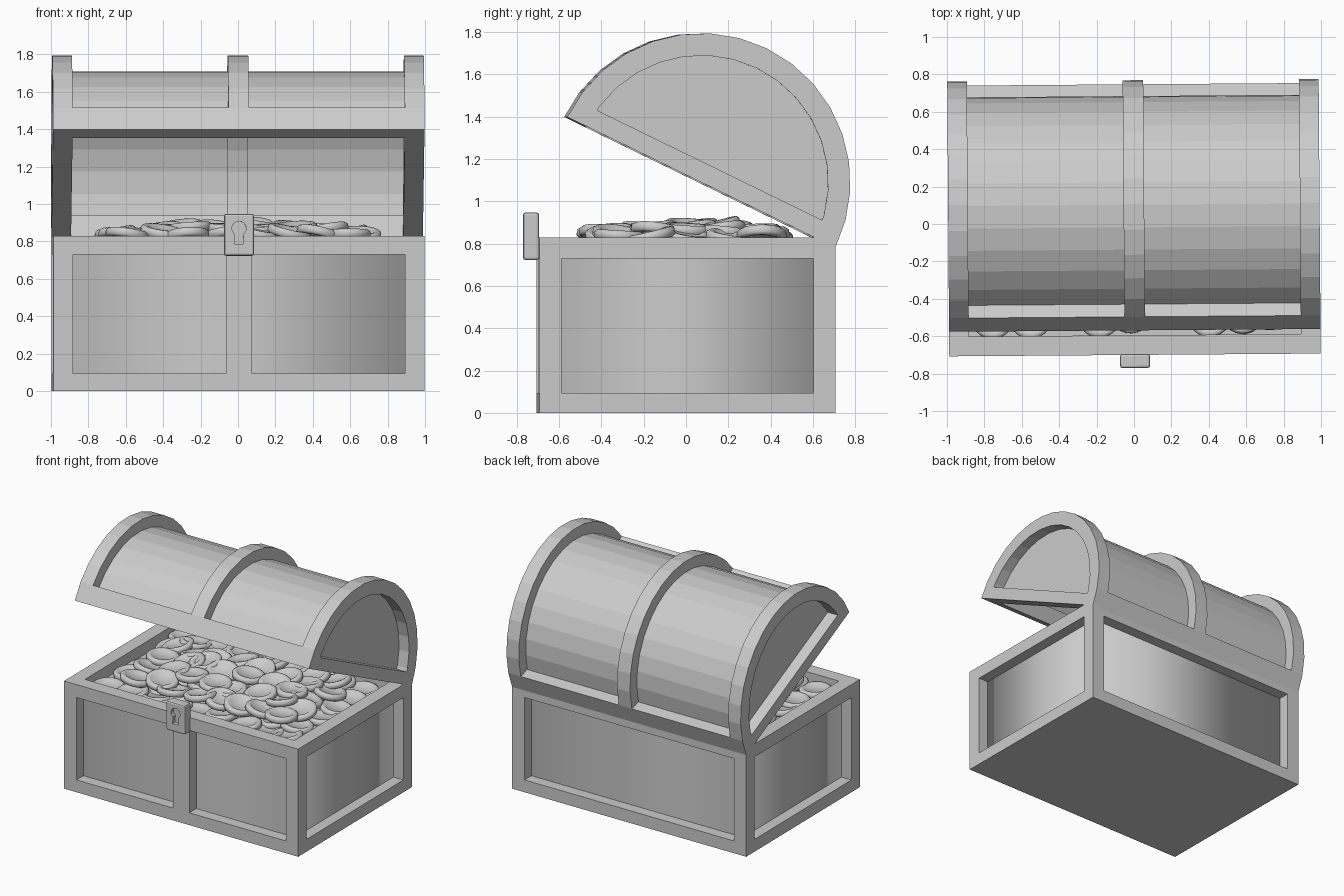
import bpy, bmesh, random
from math import sin, cos, pi, radians
from mathutils import Matrix, Vector

if "Cube" in bpy.data.objects:
    bpy.data.objects.remove(bpy.data.objects["Cube"], do_unlink=True)

grey = bpy.data.materials.new("plain grey")
grey.use_nodes = True
grey.diffuse_color = (0.6, 0.6, 0.6, 1)
grey.node_tree.nodes["Principled BSDF"].inputs["Base Color"].default_value = (0.6, 0.6, 0.6, 1)

TURN = Matrix.Rotation(radians(0.43), 4, 'Z')   # whole chest sits slightly turned
HALF_X, HALF_Y, BAR = 0.993, 0.70, 0.105
RADIUS, INNER, SHELL, STEPS = 0.705, 0.60, 0.62, 16
LID = Matrix.Translation((0, 0.065, 1.09)) @ Matrix.Rotation(radians(-26), 4, 'X')


def to_mesh(name, bm, smooth=False):
    mesh = bpy.data.meshes.new(name)
    for f in bm.faces:
        f.smooth = smooth
    bm.to_mesh(mesh)
    bm.free()
    mesh.materials.append(grey)
    return mesh


def place(name, mesh, matrix=Matrix()):
    obj = bpy.data.objects.new(name, mesh)
    bpy.context.collection.objects.link(obj)
    obj.matrix_world = TURN @ matrix
    return obj


def cell_frame(cuts, solid, warp=Vector):
    """Closed skin around the solid cells of an uneven 3D grid."""
    bm, verts = bmesh.new(), {}
    size = [len(c) - 1 for c in cuts]

    def is_solid(c):
        return all(0 <= c[a] < size[a] for a in range(3)) and solid(*c)

    def vert(c):
        c = tuple(c)
        if c not in verts:
            verts[c] = bm.verts.new(warp([cuts[a][c[a]] for a in range(3)]))
        return verts[c]

    for i in range(size[0]):
        for j in range(size[1]):
            for k in range(size[2]):
                if not is_solid((i, j, k)):
                    continue
                for axis in range(3):
                    for side in (0, 1):
                        near = [i, j, k]
                        near[axis] += 2 * side - 1
                        if is_solid(near):
                            continue
                        ring = []
                        for u, v in ((0, 0), (1, 0), (1, 1), (0, 1)):
                            c = [i, j, k]
                            c[axis] += side
                            c[(axis + 1) % 3] += u
                            c[(axis + 2) % 3] += v
                            ring.append(vert(c))
                        bm.faces.new(ring)
    bmesh.ops.recalc_face_normals(bm, faces=bm.faces)
    bmesh.ops.dissolve_limit(bm, angle_limit=0.01, verts=bm.verts, edges=bm.edges)
    return bm


def block(size):
    bm = bmesh.new()
    bmesh.ops.create_cube(bm, size=1, matrix=Matrix.Diagonal((*size, 1)))
    return bm


# Box frame: floor slab, corner posts, one front post and a top rim
inner_x, inner_y = HALF_X - BAR, HALF_Y - BAR
x_cuts = [-HALF_X, -inner_x, -0.07, 0.07, inner_x, HALF_X]


def box_solid(i, j, k):
    end, edge = i in (0, 4), j in (0, 2)
    if k == 0:
        return True
    if k == 1:
        return (end and edge) or (i == 2 and j == 0)
    return end or edge


place("box_frame", to_mesh("box_frame", cell_frame(
    [x_cuts, [-HALF_Y, -inner_y, inner_y, HALF_Y], [0, 0.095, 0.73, 0.83]], box_solid)))

# Recessed box panels: four walls shaded as one round tube
bm = bmesh.new()
px, py = HALF_X - 0.085, HALF_Y - 0.085
corners = [(-px, -py), (px, -py), (px, py), (-px, py)]
low = [bm.verts.new((x, y, 0.05)) for x, y in corners]
high = [bm.verts.new((x, y, 0.78)) for x, y in corners]
for n in range(4):
    m = (n + 1) % 4
    bm.faces.new((low[n], low[m], high[m], high[n]))
place("box_panels", to_mesh("box_panels", bm, smooth=True))

# Bed under the coins
place("coin_bed", to_mesh("coin_bed", block((2 * px - 0.01, 2 * py - 0.01, 0.04))),
      Matrix.Translation((0, 0, 0.72)))

# Lid frame: three arched ribs joined by long rails, built in polar cells
rib_cuts = [-HALF_X, -inner_x, -0.055, 0.055, inner_x, HALF_X]
angles = [pi * n / STEPS for n in range(STEPS + 1)]


def polar(p):
    return Vector((p[0], p[2] * cos(p[1]), p[2] * sin(p[1])))


def lid_solid(i, j, k):
    return i in (0, 2, 4) or j in (0, STEPS - 1)


place("lid_frame", to_mesh("lid_frame", cell_frame(
    [rib_cuts, angles, [INNER, RADIUS]], lid_solid, polar)), LID)

# Lid end rails
for side, label in ((1, "left"), (-1, "right")):
    name = label + "_lid_rail"
    place(name, to_mesh(name, block((BAR, 2 * INNER, 0.09))),
          LID @ Matrix.Translation((side * (HALF_X - BAR / 2), 0, 0.045)))

# Lid barrel: thin half tube with closed ends
bm = bmesh.new()
left, right = [[bm.verts.new(polar((x, a, SHELL))) for a in angles] for x in (px, -px)]
for n in range(STEPS):
    bm.faces.new((left[n], left[n + 1], right[n + 1], right[n]))
bm.faces.new(left)
bm.faces.new(right[::-1])
place("lid_barrel", to_mesh("lid_barrel", bm), LID)

# Lock plate with a sunken keyhole
bm = block((0.16, 0.075, 0.225))
bmesh.ops.bevel(bm, geom=bm.edges[:], offset=0.012, segments=2, profile=0.5, affect='EDGES')
lock = place("lock", to_mesh("lock", bm), Matrix.Translation((0, -0.7325, 0.835)))

bm = bmesh.new()
outline = [(0.038 * cos(a), 0.87 + 0.038 * sin(a))
           for a in [radians(-55 + 290 * n / 14) for n in range(15)]]
outline += [(-0.024, 0.785), (0.024, 0.785)]
hole = bm.faces.new([bm.verts.new((x, -0.80, z)) for x, z in outline])
pushed = bmesh.ops.extrude_face_region(bm, geom=[hole])["geom"]
bmesh.ops.translate(bm, vec=(0, 0.06, 0), verts=[v for v in pushed if isinstance(v, bmesh.types.BMVert)])
bmesh.ops.recalc_face_normals(bm, faces=bm.faces)
keyhole = place("keyhole_cutter", to_mesh("keyhole_cutter", bm))
keyhole.hide_render = True
keyhole.hide_viewport = True
cut = lock.modifiers.new("keyhole", 'BOOLEAN')
cut.operation, cut.object, cut.solver = 'DIFFERENCE', keyhole, 'EXACT'

# Coin: turned disc with a raised rim on both faces
bm = bmesh.new()
half = [(0, 0.010), (0.07, 0.010), (0.084, 0.022), (0.104, 0.024), (0.117, 0.014)]
profile = half + [(r, -z) for r, z in reversed(half)]
pts = [bm.verts.new((r, 0, z)) for r, z in profile]
edges = [bm.edges.new(pair) for pair in zip(pts, pts[1:])]
bmesh.ops.spin(bm, geom=pts + edges, cent=(0, 0, 0), axis=(0, 0, 1), angle=2 * pi, steps=24)
bmesh.ops.remove_doubles(bm, verts=bm.verts, dist=0.0005)
bmesh.ops.recalc_face_normals(bm, faces=bm.faces)
coin_mesh = to_mesh("coin", bm, smooth=True)

# Coin heap: a level layer, then a mounded one
random.seed(4)


def coin(x, y, z, tilt):
    spin = Matrix.Rotation(random.uniform(0, 2 * pi), 4, 'Z')
    lean = Matrix.Rotation(radians(random.uniform(0.2, 1) * tilt), 4, 'X')
    place("coin", coin_mesh, Matrix.Translation((x, y, z)) @ spin @ lean)


for columns, rows, wide, deep, base, rise, tilt in (
        (9, 6, 0.74, 0.46, 0.765, 0.02, 9), (8, 5, 0.62, 0.36, 0.80, 0.075, 17)):
    for c in range(columns):
        for r in range(rows):
            x = wide * (2 * c / (columns - 1) - 1) + random.uniform(-0.04, 0.04)
            y = deep * (2 * r / (rows - 1) - 1) + random.uniform(-0.04, 0.04)
            mound = (1 - (x / 0.9) ** 2) * (1 - (y / 0.6) ** 2)
            coin(x, y, base + rise * mound + random.uniform(-0.012, 0.012), tilt)
